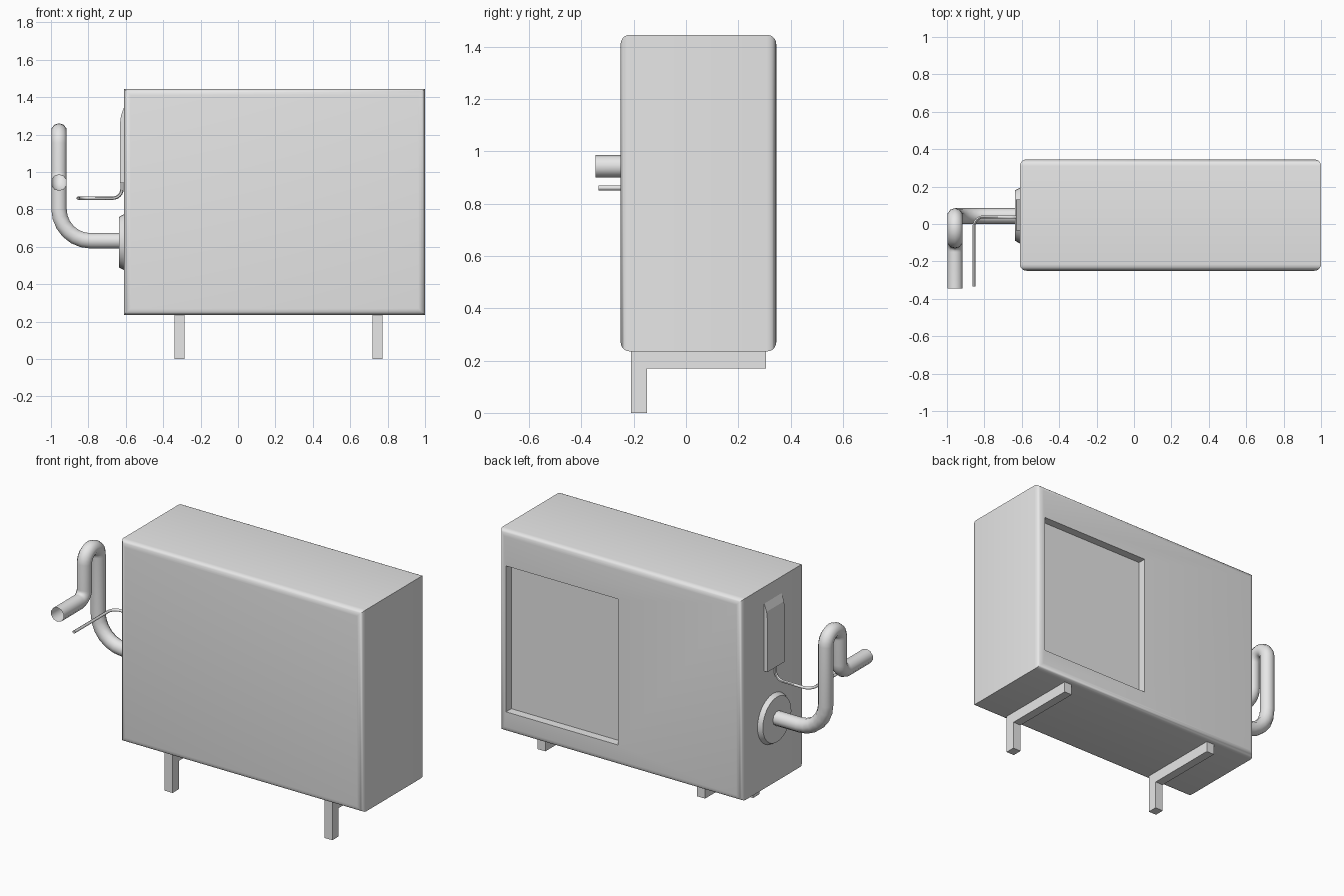
import bpy, bmesh, math
from mathutils import Vector, Matrix

cube = bpy.data.objects.get("Cube")
if cube:
    bpy.data.objects.remove(cube, do_unlink=True)

grey = bpy.data.materials.new("light_grey")
grey.use_nodes = True
grey.diffuse_color = (0.8, 0.8, 0.8, 1)
grey.node_tree.nodes["Principled BSDF"].inputs["Base Color"].default_value = grey.diffuse_color


def select(ob):
    bpy.ops.object.select_all(action='DESELECT')
    ob.select_set(True)
    bpy.context.view_layer.objects.active = ob


def smooth(ob, angle=40):
    select(ob)
    bpy.ops.object.shade_smooth_by_angle(angle=math.radians(angle))


def add_object(name, bm):
    bmesh.ops.recalc_face_normals(bm, faces=bm.faces)
    mesh = bpy.data.meshes.new(name)
    bm.to_mesh(mesh)
    bm.free()
    mesh.materials.append(grey)
    ob = bpy.data.objects.new(name, mesh)
    bpy.context.collection.objects.link(ob)
    return ob


def box(lo, hi):
    lo, hi = Vector(lo), Vector(hi)
    bm = bmesh.new()
    size = Matrix.Diagonal((*(hi - lo), 1))
    bmesh.ops.create_cube(bm, size=1, matrix=Matrix.Translation((lo + hi) / 2) @ size)
    return bm


def prism(name, profile, offset):
    """Closed outline pushed along an offset vector."""
    bm = bmesh.new()
    face = bm.faces.new([bm.verts.new(p) for p in profile])
    out = bmesh.ops.extrude_face_region(bm, geom=[face], use_keep_orig=True)
    moved = [v for v in out["geom"] if isinstance(v, bmesh.types.BMVert)]
    bmesh.ops.translate(bm, verts=moved, vec=offset)
    return add_object(name, bm)


def tube(name, corners, bends, radius, sides, steps=6):
    """Open tube along straight runs joined by round right-angle bends."""
    pts = [Vector(c) for c in corners]
    path = [pts[0]]
    for prev, here, nxt, r in zip(pts, pts[1:], pts[2:], bends):
        a, b = (prev - here).normalized(), (nxt - here).normalized()
        centre = here + (a + b) * r
        for i in range(steps + 1):
            t = math.pi / 2 * i / steps
            path.append(centre - b * r * math.cos(t) - a * r * math.sin(t))
    path.append(pts[-1])
    clean = [path[0]]
    for p in path[1:]:
        if (p - clean[-1]).length > 0.001:
            clean.append(p)
    curve = bpy.data.curves.new(name, 'CURVE')
    curve.dimensions = '3D'
    curve.bevel_depth = radius
    curve.bevel_resolution = sides // 4 - 1
    spline = curve.splines.new('POLY')
    spline.points.add(len(clean) - 1)
    for sp, p in zip(spline.points, clean):
        sp.co = (*p, 1)
    curve.materials.append(grey)
    ob = bpy.data.objects.new(name, curve)
    bpy.context.collection.objects.link(ob)
    select(ob)
    bpy.ops.object.convert(target='MESH')
    smooth(bpy.context.view_layer.objects.active, 60)


# Housing: rounded around the front and back rims
bm = box((-0.61, -0.25, 0.235), (1.0, 0.345, 1.445))
rims = [e for e in bm.edges if abs(e.verts[0].co.y - e.verts[1].co.y) < 0.001]
bmesh.ops.bevel(bm, geom=rims, offset=0.035, segments=5, profile=0.5, affect='EDGES')
housing = add_object("housing", bm)

# Square recess in the back
cutter = add_object("recess_cutter", box((0.21, 0.295, 0.36), (0.953, 0.5, 1.235)))
cutter.hide_render = True
cut = housing.modifiers.new("recess", 'BOOLEAN')
cut.operation = 'DIFFERENCE'
cut.solver = 'EXACT'
cut.object = cutter
select(housing)
bpy.ops.object.modifier_apply(modifier="recess")
bpy.data.objects.remove(cutter, do_unlink=True)
smooth(housing)

# L-shaped brackets: foot at the front, rail under the housing
for side, x in (("right", -0.34), ("left", 0.72)):
    outline = [(-0.21, 0), (-0.15, 0), (-0.15, 0.17), (0.305, 0.17), (0.305, 0.236), (-0.21, 0.236)]
    prism(side + "_bracket", [(x, y, z) for y, z in outline], (0.053, 0, 0))

# Side cover with a sloped top
outline = [(-0.605, 0.94), (-0.632, 0.94), (-0.632, 1.25), (-0.626, 1.3), (-0.61, 1.345), (-0.605, 1.345)]
prism("side_cover", [(x, -0.035, z) for x, z in outline], (0, 0.165, 0))

# Round flange where the pipe leaves the housing
bm = bmesh.new()
place = Matrix.Translation((-0.62, 0.045, 0.625)) @ Matrix.Rotation(-math.pi / 2, 4, 'Y')
bmesh.ops.create_cone(bm, cap_ends=True, segments=32, radius1=0.152, radius2=0.135, depth=0.032, matrix=place)
smooth(add_object("pipe_flange", bm))

# Swan-neck pipe, open at its end
tube("drain_pipe",
     [(-0.61, 0.042, 0.632), (-0.957, 0.042, 0.632), (-0.957, 0.042, 1.218),
      (-0.957, -0.088, 1.218), (-0.957, -0.088, 0.942), (-0.957, -0.345, 0.942)],
     [0.17, 0.065, 0.065, 0.06], 0.043, 16)

# Thin cable from the side cover
tube("cable",
     [(-0.62, 0.038, 0.96), (-0.62, 0.038, 0.86), (-0.855, 0.038, 0.86), (-0.855, -0.335, 0.86)],
     [0.05, 0.05], 0.009, 8)
